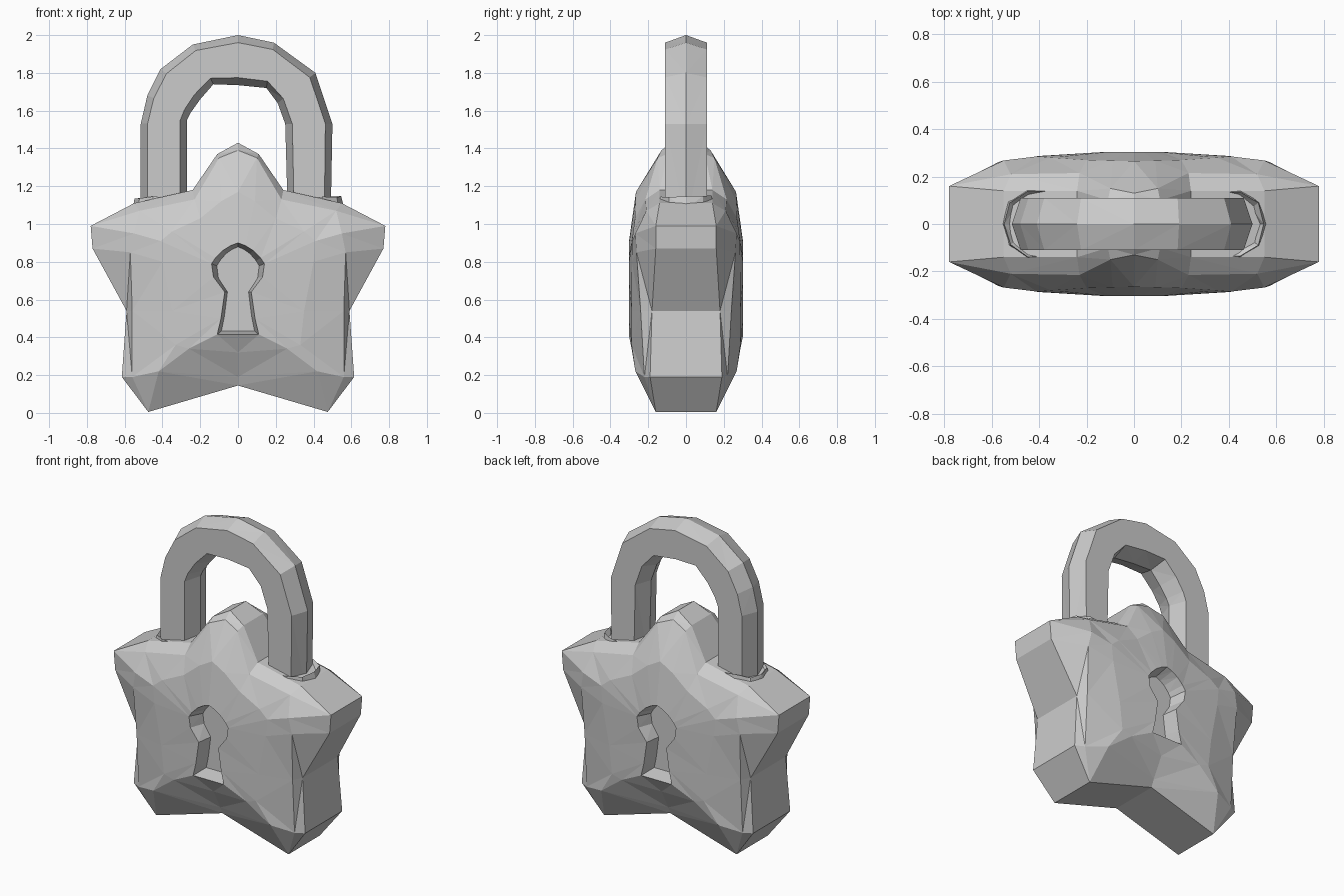
import bpy, bmesh, math, random

if "Cube" in bpy.data.objects:
    bpy.data.objects.remove(bpy.data.objects["Cube"])

random.seed(4)
metal = bpy.data.materials.new("grey metal")
metal.diffuse_color = (0.6, 0.6, 0.6, 1)
metal.use_nodes = True
metal.node_tree.nodes["Principled BSDF"].inputs["Base Color"].default_value = metal.diffuse_color


def finish(name, bm):
    bmesh.ops.triangulate(bm, faces=[f for f in bm.faces if len(f.verts) == 4])
    bmesh.ops.recalc_face_normals(bm, faces=bm.faces)
    mesh = bpy.data.meshes.new(name)
    bm.to_mesh(mesh)
    bm.free()
    mesh.materials.append(metal)
    bpy.context.collection.objects.link(bpy.data.objects.new(name, mesh))


def loft(bm, rings, caps=True):
    """Join matching closed rings of points with quads."""
    loops = [[bm.verts.new(p) for p in ring] for ring in rings]
    for a, b in zip(loops, loops[1:]):
        for i in range(len(a)):
            j = (i + 1) % len(a)
            bm.faces.new((a[i], a[j], b[j], b[i]))
    if caps:
        bm.faces.new(loops[0])
        bm.faces.new(loops[-1])


# Star body: right half rings (x, z, depth) from top centre to bottom centre
rim = [(0, 1.43, .08), (.11, 1.37, .10), (.24, 1.18, .14), (.55, 1.11, .14), (.78, .99, .16),
       (.77, .87, .16), (.59, .54, .18), (.615, .19, .19), (.475, .005, .16), (0, .145, .16)]
edge = [(0, 1.39, .13), (.10, 1.35, .15), (.23, 1.13, .215), (.52, 1.07, .21), (.55, .95, .268),
        (.57, .85, .262), (.56, .54, .24), (.56, .19, .22), (.42, .22, .268), (0, .19, .18)]
face = [(0, 1.17, .265), (.09, 1.12, .267), (.2, 1.03, .27), (.35, .96, .28), (.41, .91, .285),
        (.4, .8, .287), (.35, .54, .288), (.33, .36, .288), (.26, .34, .288), (0, .32, .25)]
hole = [(0, .90), (.04, .885), (.08, .86), (.12, .82), (.14, .79),
        (.13, .72), (.07, .64), (.09, .5), (.11, .415), (0, .415)]
lip = [(x, z, .303) for x, z in hole]
floor = [(x * .8, .64 + (z - .64) * .92, .2) for x, z in hole]


def mirrored(half, side):
    ring = half + [(-x, z, y) for x, z, y in half[-2:0:-1]]
    return [(x, side * y, z) for x, z, y in ring]


halves = [floor, lip, face, edge, rim]
bm = bmesh.new()
loft(bm, [mirrored(h, -1) for h in halves] + [mirrored(h, 1) for h in halves[::-1]])
finish("star_body", bm)

# Shackle: six-sided bar swept between its outer and inner outlines
outer = [(-.515, 1.0), (-.515, 1.53), (-.48, 1.68), (-.41, 1.82), (-.24, 1.95), (0, 2.0),
         (.19, 1.96), (.41, 1.80), (.50, 1.53), (.49, 1.0)]
inner = [(-.27, 1.0), (-.27, 1.55), (-.25, 1.59), (-.2, 1.66), (-.13, 1.74), (0, 1.735),
         (.15, 1.72), (.21, 1.64), (.25, 1.53), (.265, 1.0)]
section = [(0, 0), (.15, -.11), (.85, -.11), (1, 0), (.85, .11), (.15, .11)]
bm = bmesh.new()
loft(bm, [[(a[0] + (b[0] - a[0]) * t, y, a[1] + (b[1] - a[1]) * t) for t, y in section]
          for a, b in zip(outer, inner)])
finish("shackle", bm)

# Rough raised collars where the shackle enters the body
for name, side in (("left_collar", -1), ("right_collar", 1)):
    rings = [[], [], []]
    for i in range(10):
        a = math.tau * i / 10
        for ring, scale, z in zip(rings, (1.0, .9, .72), (1.07, 1.145, 1.11)):
            s = scale + random.uniform(-.04, .04)
            ring.append((side * (.405 + .16 * s * math.cos(a)), .165 * s * math.sin(a),
                         z + random.uniform(-.015, .015)))
    bm = bmesh.new()
    loft(bm, rings, caps=False)
    finish(name, bm)
